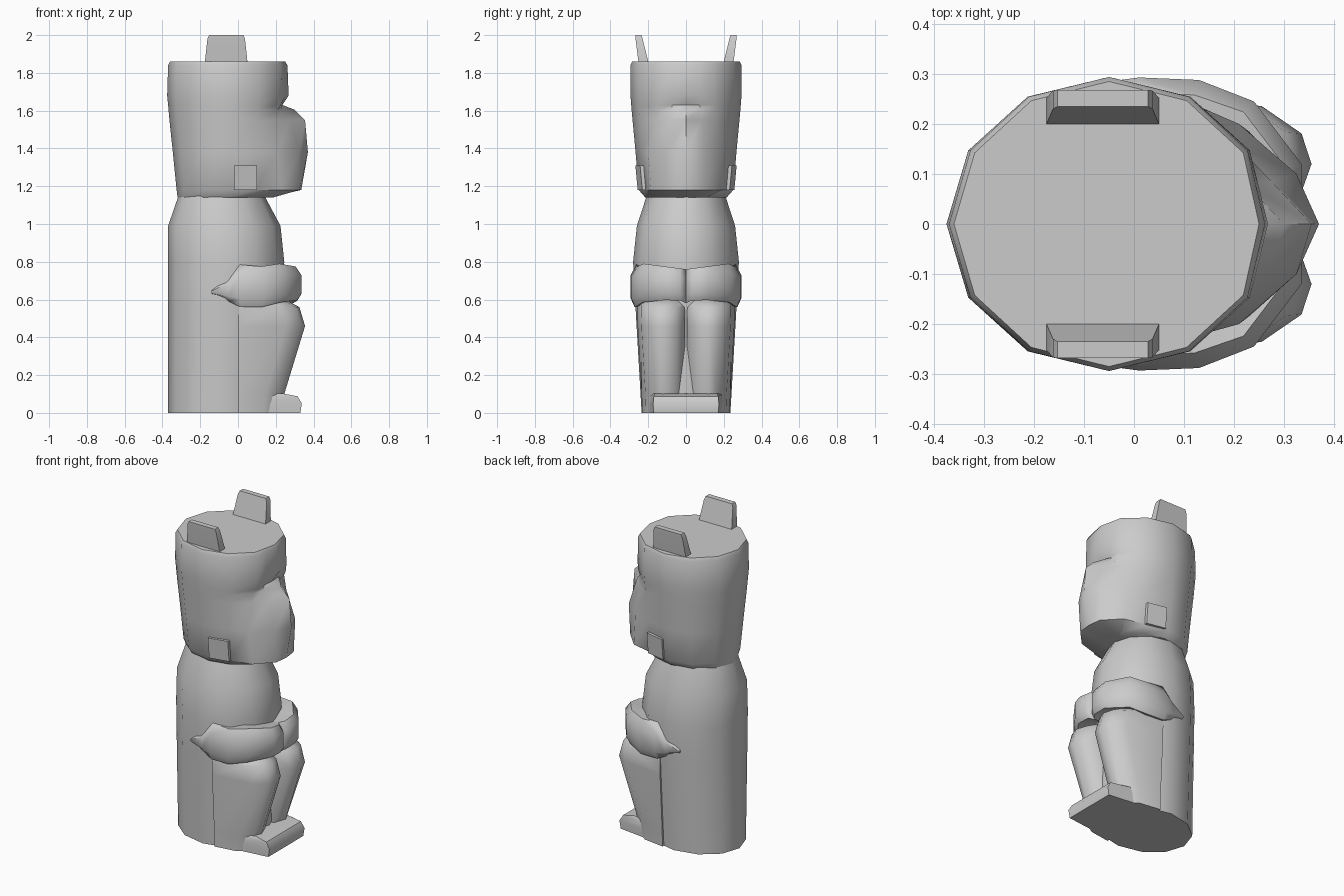
import bpy, bmesh, math

cube = bpy.data.objects.get("Cube")
if cube:
    bpy.data.objects.remove(cube)

stone = bpy.data.materials.new("grey_stone")
stone.use_nodes = True
GREY = (0.6, 0.6, 0.6, 1)
stone.diffuse_color = GREY
stone.node_tree.nodes["Principled BSDF"].inputs["Base Color"].default_value = GREY


def loft(name, rings, mirror=False, angle=42):
    """Skin a stack of equal closed rings and cap both ends."""
    bm = bmesh.new()
    rows = [[bm.verts.new(p) for p in ring] for ring in rings]
    n = len(rows[0])
    for a, b in zip(rows, rows[1:]):
        for i in range(n):
            j = (i + 1) % n
            bm.faces.new((a[i], a[j], b[j], b[i]))
    bm.faces.new(rows[0])
    bm.faces.new(rows[-1])
    bmesh.ops.recalc_face_normals(bm, faces=bm.faces)
    mesh = bpy.data.meshes.new(name)
    bm.to_mesh(mesh)
    bm.free()
    mesh.materials.append(stone)
    obj = bpy.data.objects.new(name, mesh)
    bpy.context.collection.objects.link(obj)
    if mirror:
        mod = obj.modifiers.new("other_side", 'MIRROR')
        mod.use_axis = (False, True, False)
        mod.use_mirror_merge = False
    bpy.ops.object.select_all(action='DESELECT')
    obj.select_set(True)
    bpy.context.view_layer.objects.active = obj
    bpy.ops.object.shade_smooth_by_angle(angle=math.radians(angle))
    return obj


def both_sides(half, z):
    """Close a half outline, running front to back, across the y axis."""
    other = [(x, -y) for x, y in reversed(half[1:-1])]
    return [(x, y, z) for x, y in half + other]


# Trunk: twelve-sided post narrowing to the neck (z, back, front, half width)
def trunk_ring(z, back, front, w):
    c, r = (back + front) / 2, (front - back) / 2
    return [(c + r * math.cos(k * math.pi / 6), w * math.sin(k * math.pi / 6), z)
            for k in range(12)]


loft("trunk", [trunk_ring(*r) for r in (
    (0, -.37, .21, .235), (.57, -.37, .235, .268), (.8, -.37, .245, .28),
    (.99, -.37, .225, .26), (1.15, -.315, .14, .208))])


# Head: round block whose front swells into a muzzle
def head_ring(z, back, w, front, cheek=None, muzzle=None):
    c = -.05
    r = c - back
    half = [(c + r * math.cos(k * math.pi / 6), w * math.sin(k * math.pi / 6))
            for k in range(7)]
    half[0] = (front, 0)
    if cheek:
        half[1] = cheek
    mid = muzzle or ((front + half[1][0]) / 2, half[1][1] / 2)
    half.insert(1, mid)
    return both_sides(half, z)


loft("head", [head_ring(*r) for r in (
    (1.14, -.32, .215, .13),
    (1.18, -.325, .25, .335, (.23, .185), (.325, .085)),
    (1.38, -.345, .267, .37, (.21, .2), (.325, .1)),
    (1.55, -.363, .283, .355, (.205, .16), (.275, .085)),
    (1.605, -.368, .288, .3, (.213, .15), (.232, .075)),
    (1.63, -.37, .29, .235),
    (1.68, -.375, .294, .268),
    (1.84, -.37, .294, .262),
    (1.86, -.36, .285, .25))])

# Jaw corners: shallow raised plates at the back of the mouth
loft("jaw_corner", [
    [(-.02, .22, z), (-.02, y, z), (.1, y - .025, z), (.1, .2, z)]
    for z, y in ((1.18, .256), (1.31, .268))], mirror=True, angle=20)

# Ears: leaning slabs with chamfered tops (z, end inset, inner y, outer y)
loft("ear", [
    [(-.175 + i, a, z), (.05 - i, a, z), (.05 - i, b, z), (-.175 + i, b, z)]
    for z, i, a, b in ((1.84, 0, .195, .25), (1.86, 0, .2, .252),
                       (1.98, .013, .23, .267), (2.0, .022, .235, .268))],
    mirror=True, angle=20)

# Arms: wrap from the flanks to hands meeting in front
# (x, y, bottom, top, depth direction)
arm_path = (
    (-.14, .268, .63, .65, 0, -1), (-.05, .285, .59, .72, 0, -1),
    (.01, .293, .562, .785, 0, -1), (.13, .288, .56, .775, -.3, -1),
    (.24, .245, .585, .79, -.7, -.7), (.335, .12, .597, .775, -1, -.3),
    (.335, .03, .595, .765, -1, 0), (.31, 0, .58, .76, -1, 0))


def arm_ring(x, y, low, high, dx, dy):
    h = high - low
    section = ((.12, low + h * .12), (.02, low), (0, low + h * .2),
               (0, low + h * .75), (.03, high), (.12, high - h * .05))
    return [(x + dx * d, max(y + dy * d, 0), z) for d, z in section]


loft("arm", [arm_ring(*p) for p in arm_path], mirror=True, angle=55)


# Legs: bent forward at the knee, tapering to the ankle (z, front, outer y)
def leg_ring(z, f, w):
    return [(x, y, z) for x, y in (
        (0, w), (f - .1, w - .02), (f - .02, w - .075), (f, .12),
        (f - .025, .05), (f - .1, .005), (0, .005))]


loft("leg", [leg_ring(*r) for r in (
    (0, .235, .232), (.1, .245, .235), (.46, .355, .256),
    (.56, .325, .258), (.6, .25, .255))], mirror=True, angle=50)

# Feet: one low rounded slab (z, toe x, half width)
loft("feet", [both_sides([(f, 0), (f, w), (.1, .2), (.1, 0)], z) for z, f, w in (
    (0, .33, .172), (.05, .338, .174), (.088, .315, .17), (.102, .24, .165))])
